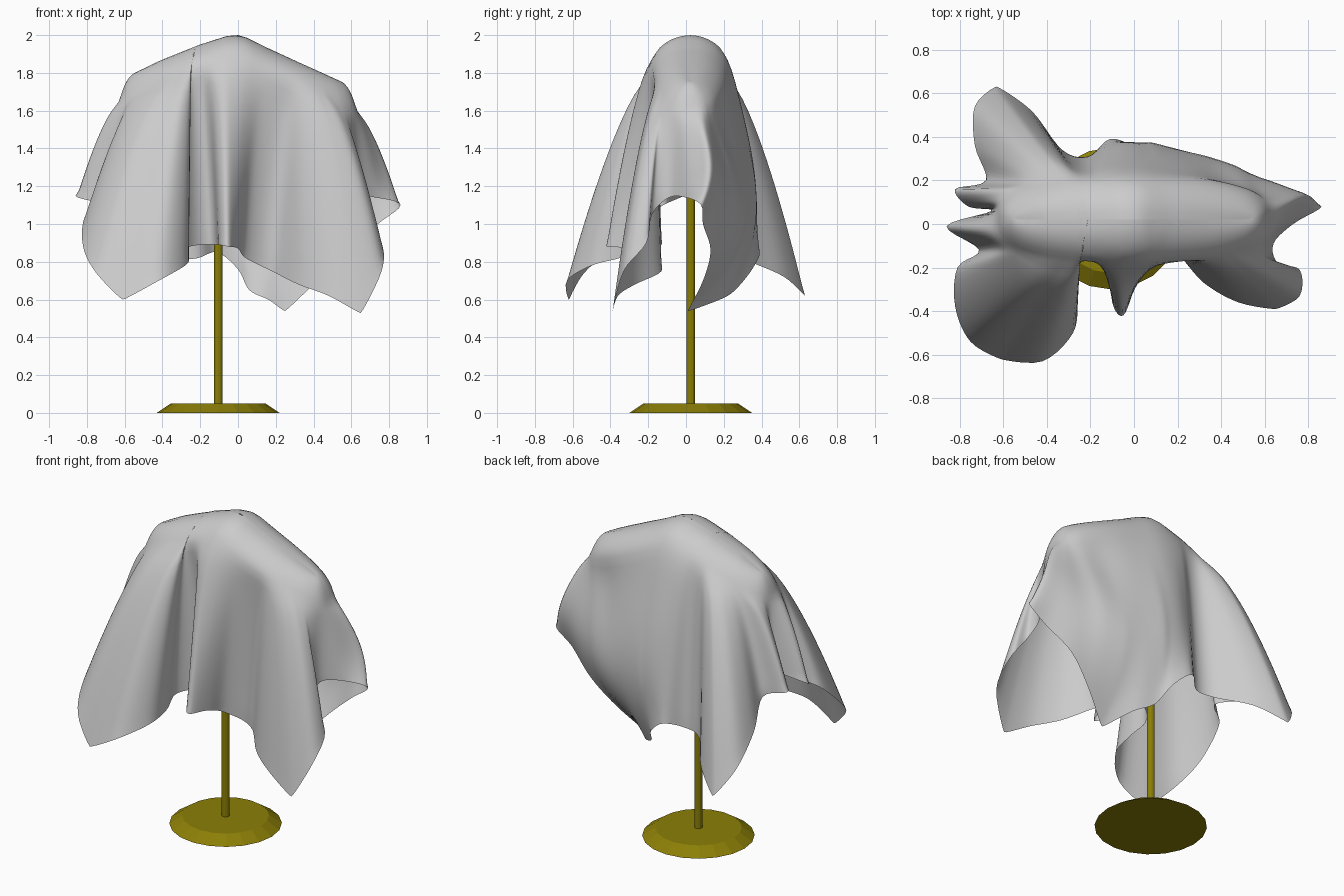
import bpy, bmesh, math
from mathutils import Vector

if "Cube" in bpy.data.objects:
    bpy.data.objects.remove(bpy.data.objects["Cube"])

# Hem of the draped sheet, counter-clockwise from the right-hand tip (x, y, z)
HEM = [Vector(p) for p in [
    (.86, .08, 1.1), (.74, .09, 1.0), (.58, .13, .86), (.42, .09, .7), (.25, .01, .54),
    (.16, .18, .6), (.06, .26, .65), (.0, .35, .76), (-.11, .39, .85), (-.21, .31, .82),
    (-.33, .34, .8), (-.47, .52, .72), (-.63, .63, .62), (-.73, .54, .78), (-.73, .36, .95),
    (-.68, .2, 1.1), (-.82, .16, 1.15), (-.76, .08, 1.15), (-.65, .06, 1.2), (-.86, -.01, 1.15),
    (-.71, -.12, 1.1), (-.81, -.2, 1.04), (-.82, -.38, .88), (-.75, -.54, .74), (-.61, -.62, .6),
    (-.42, -.63, .7), (-.28, -.5, .78), (-.26, -.35, .82), (-.28, -.23, .87), (-.2, -.14, .89),
    (-.12, -.15, .89), (-.1, -.36, .89), (-.05, -.42, .88), (.0, -.3, .87), (.04, -.18, .82),
    (.18, -.13, .75), (.32, -.27, .68), (.48, -.36, .62), (.65, -.39, .53), (.76, -.33, .75),
    (.76, -.21, .9), (.66, -.18, 1.05), (.64, -.09, 1.14), (.73, .0, 1.14)]]
CORNERS = (4, 12, 24, 38)   # the four corners of the square cloth stay sharp
# Ridge line of the hidden support (x, z)
RIDGE = [(-.7, 1.71), (-.6, 1.77), (-.4, 1.87), (-.2, 1.95), (-.06, 1.995), (.0, 2.0),
         (.05, 1.985), (.15, 1.935), (.4, 1.82), (.55, 1.75), (.7, 1.66)]


def ridge(x):
    for (x0, z0), (x1, z1) in zip(RIDGE, RIDGE[1:]):
        if x <= x1:
            return z0 + (z1 - z0) * (x - x0) / (x1 - x0)
    return RIDGE[-1][1]


def closed_spline(pts, steps):
    n, out = len(pts), []
    tan = [(pts[(i + 1) % n] - pts[i - 1]) * (.1 if i in CORNERS else .5) for i in range(n)]
    for i in range(n):
        b, c, m0, m1 = pts[i], pts[(i + 1) % n], tan[i], tan[(i + 1) % n]
        for s in range(steps):
            t = s / steps
            out.append(b * (2 * t**3 - 3 * t**2 + 1) + m0 * (t**3 - 2 * t**2 + t)
                       + c * (3 * t**2 - 2 * t**3) + m1 * (t**3 - t**2))
    return out


def power(v, e):
    return math.copysign(abs(v) ** e, v)


def clamp(v):
    return max(0, min(1, v))


def make_object(name, bm):
    bmesh.ops.recalc_face_normals(bm, faces=bm.faces)
    me = bpy.data.meshes.new(name)
    bm.to_mesh(me)
    bm.free()
    ob = bpy.data.objects.new(name, me)
    bpy.context.collection.objects.link(ob)
    return ob


# Sheet: each column runs ridge -> shoulder -> hem, folds deepen downwards
hem = closed_spline(HEM, 5)
n, win = len(hem), 12
CAP, DROP, AMAX = 7, 18, math.radians(62)
bm = bmesh.new()
cols = []
for i, h in enumerate(hem):
    avg = sum((hem[(i + k) % n] for k in range(-win, win + 1)), Vector()) / (2 * win + 1)
    th = math.atan2(avg.y / .2, (avg.x + .02) / .6)
    s = Vector((.63 * power(math.cos(th), .65), .02 + .2 * power(math.sin(th), .75), 0))
    s.z = ridge(s.x) - .12 + .01 * abs(s.x / .6)
    top = Vector((s.x * .84, .02, ridge(s.x * .84)))
    # back right side billows out before the corner tucks under
    mid = s.lerp(h, .7)
    bulge = (max(0, .4 - .28 * mid.x - mid.y) * clamp(s.y / .15) * clamp((h.x + .1) / .15))
    col = []
    for k in range(CAP):
        a = AMAX * k / CAP
        f = math.sin(a) / math.sin(AMAX)
        g = (math.cos(a) - math.cos(AMAX)) / (1 - math.cos(AMAX))
        col.append(Vector((top.x + (s.x - top.x) * f, top.y + (s.y - top.y) * f,
                           s.z + (top.z - s.z) * g)))
    for k in range(DROP + 1):
        t = k / DROP
        p = s.lerp(h, t ** .68)
        p.z = s.z + (h.z - s.z) * t
        p.y += bulge * math.sin(math.pi * t ** 1.3)
        col.append(p)
    cols.append([bm.verts.new(p) for p in col])
for i in range(n):
    a, b = cols[i], cols[(i + 1) % n]
    for k in range(len(a) - 1):
        bm.faces.new((a[k], a[k + 1], b[k + 1], b[k]))
bmesh.ops.remove_doubles(bm, verts=bm.verts, dist=.0005)
# relax the creases between cap and drop, leaving the hem untouched
inner = [v for v in bm.verts if not v.is_boundary and v.co.z < 1.93]
for _ in range(3):
    bmesh.ops.smooth_vert(bm, verts=inner, factor=.4, use_axis_x=True, use_axis_y=True, use_axis_z=True)
sheet = make_object("draped_sheet", bm)
sheet.data.shade_smooth()

# Stand: bevelled round foot and a thin pole
brass = bpy.data.materials.new("stand_yellow")
brass.diffuse_color = (.26, .21, .002, 1)
brass.use_nodes = True
brass.node_tree.nodes["Principled BSDF"].inputs["Base Color"].default_value = brass.diffuse_color


def stand_part(name, r1, r2, z0, z1, sides):
    bm = bmesh.new()
    bmesh.ops.create_cone(bm, cap_ends=True, segments=sides, radius1=r1, radius2=r2, depth=z1 - z0)
    bmesh.ops.translate(bm, verts=bm.verts, vec=(-.105, .025, (z0 + z1) / 2))
    ob = make_object(name, bm)
    ob.data.materials.append(brass)


stand_part("stand_foot", .325, .25, 0, .05, 20)
stand_part("stand_pole", .023, .023, .05, 1.85, 12)
